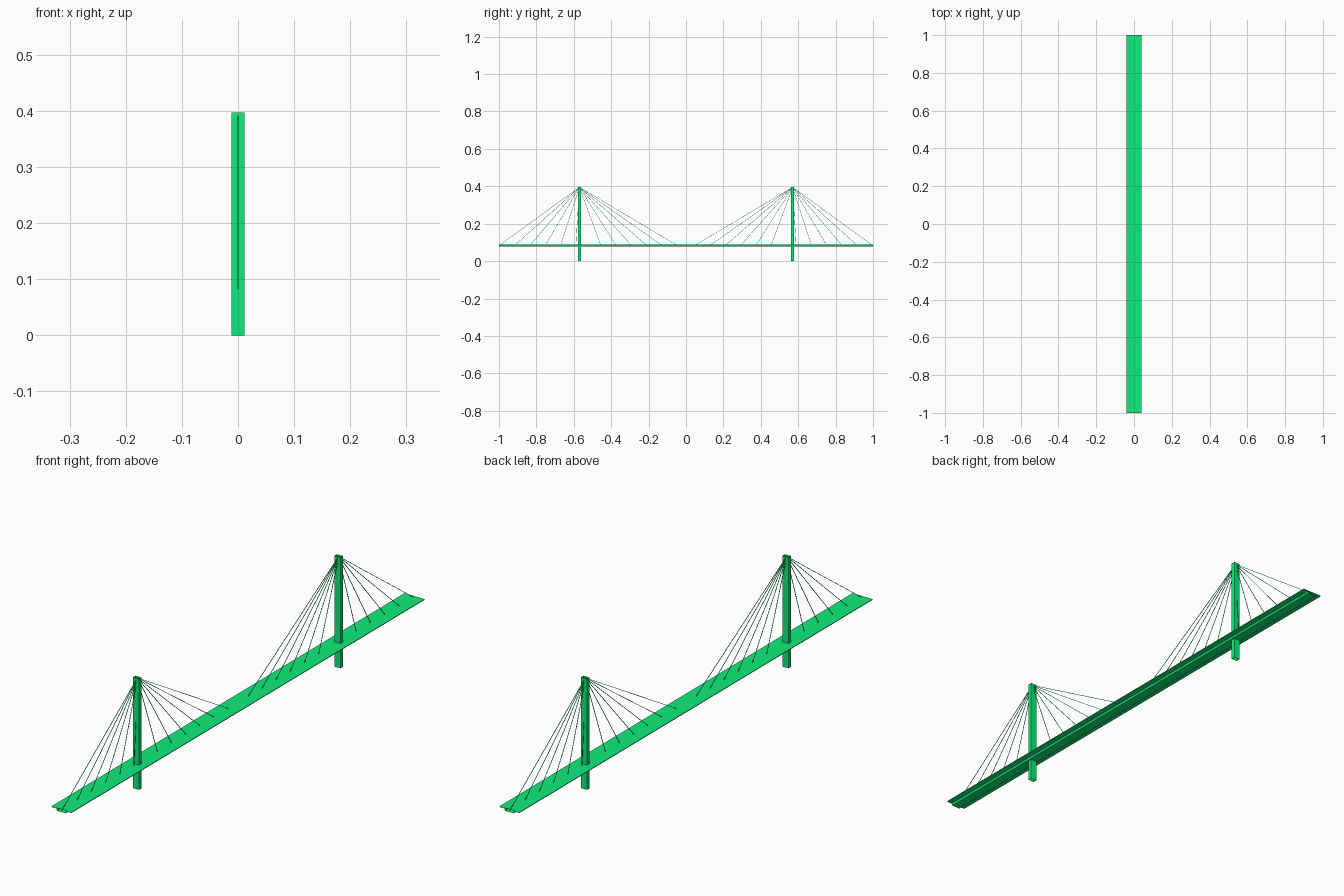
import bpy, bmesh
from mathutils import Vector

if "Cube" in bpy.data.objects:
    bpy.data.objects.remove(bpy.data.objects["Cube"])

green = bpy.data.materials.new("bridge_green")
green.diffuse_color = (0.005, 0.84, 0.2, 1)
green.use_nodes = True
green.node_tree.nodes["Principled BSDF"].inputs["Base Color"].default_value = green.diffuse_color

TOWER_Y, TOWER_H = 0.57, 0.397
ANCHOR_Z, CABLE_R = 0.083, 0.0008


def finish(name, bm):
    mesh = bpy.data.meshes.new(name)
    bmesh.ops.recalc_face_normals(bm, faces=bm.faces[:])
    bm.to_mesh(mesh)
    bm.free()
    mesh.materials.append(green)
    ob = bpy.data.objects.new(name, mesh)
    bpy.context.collection.objects.link(ob)
    return ob


def sweep(bm, section, a, b):
    # open-ended tube: the same closed section placed at offsets a and b
    ends = [[bm.verts.new(Vector(p) + o) for p in section] for o in (a, b)]
    for i in range(len(section)):
        j = (i + 1) % len(section)
        bm.faces.new((ends[0][i], ends[0][j], ends[1][j], ends[1][i]))


def add_cable(bm, a, b, r):
    # four-sided rod between two points
    side = Vector((1, 0, 0))
    up = (b - a).cross(side).normalized()
    section = [side * sx * r + up * sz * r
               for sx, sz in ((-1, -1), (1, -1), (1, 1), (-1, 1))]
    sweep(bm, section, a, b)


# deck: T-shaped section with a shallow keel, swept along y
half = [(0.04, 0.0885), (0.04, 0.0860), (0.02, 0.0855), (0.017, 0.0785)]
section = [(x, 0, z) for x, z in half] + [(-x, 0, z) for x, z in reversed(half)]
bm = bmesh.new()
sweep(bm, section, Vector((0, -1, 0)), Vector((0, 1, 0)))
finish("deck", bm)

# towers with a fan of stay cables each
for label, s in (("front", -1), ("back", 1)):
    bm = bmesh.new()
    plan = [(x * 0.012, y * 0.0075, 0) for x, y in ((-1, -1), (1, -1), (1, 1), (-1, 1))]
    base = Vector((0, s * TOWER_Y, 0))
    top = Vector((0, s * TOWER_Y, TOWER_H))
    sweep(bm, plan, base, top)
    finish(label + "_tower", bm)

    bm = bmesh.new()
    for k in range(6):
        for y in (0.045 + 0.082 * k, 0.589 + 0.082 * k):
            add_cable(bm, top - Vector((0, 0, 0.002)), Vector((0, s * y, ANCHOR_Z)), CABLE_R)
    finish(label + "_stay_cables", bm)
